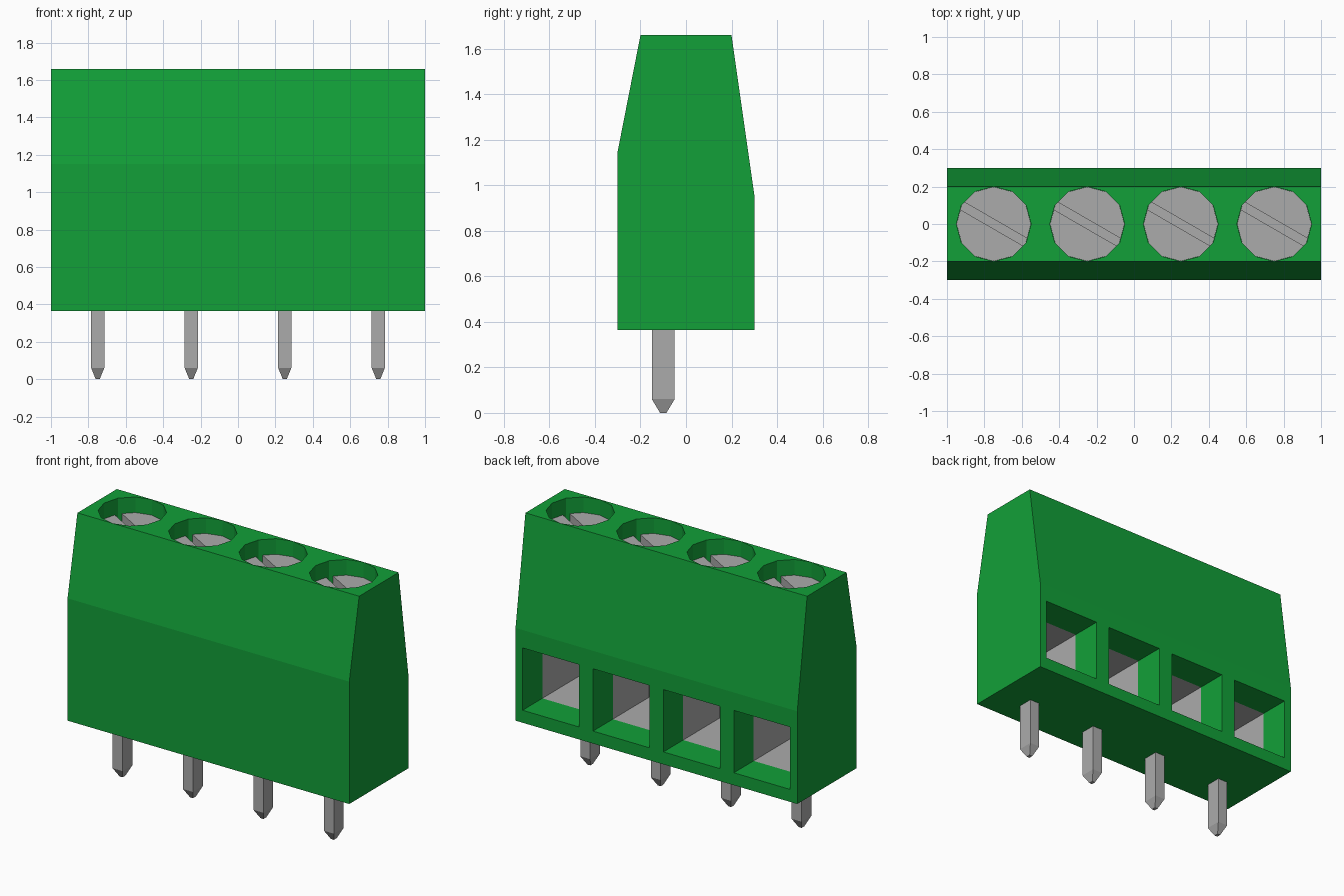
import bpy, bmesh, math
from mathutils import Matrix, Vector

cube = bpy.data.objects.get("Cube")
if cube:
    bpy.data.objects.remove(cube, do_unlink=True)

POLES = (-0.75, -0.25, 0.25, 0.75)
BOTTOM, TOP = 0.365, 1.66
SCREW_TOP, SCREW_BOTTOM = TOP - 0.1, TOP - 0.2


def material(name, rgb, roughness, metallic=0.0):
    m = bpy.data.materials.new(name)
    m.use_nodes = True
    m.diffuse_color = (*rgb, 1)
    node = m.node_tree.nodes["Principled BSDF"]
    node.inputs["Base Color"].default_value = (*rgb, 1)
    node.inputs["Roughness"].default_value = roughness
    node.inputs["Metallic"].default_value = metallic
    return m


GREEN = material("green plastic", (0.006, 0.35, 0.04), 0.5)
STEEL = material("grey metal", (0.41, 0.41, 0.41), 0.5)


def make_object(name, bm, mats):
    bmesh.ops.recalc_face_normals(bm, faces=bm.faces[:])
    mesh = bpy.data.meshes.new(name)
    bm.to_mesh(mesh)
    bm.free()
    for m in mats:
        mesh.materials.append(m)
    obj = bpy.data.objects.new(name, mesh)
    bpy.context.collection.objects.link(obj)
    return obj


def add_box(bm, lo, hi, turn=0.0):
    """Box between two corners, optionally turned about its own upright axis."""
    lo, hi = Vector(lo), Vector(hi)
    matrix = (Matrix.Translation((lo + hi) / 2) @ Matrix.Rotation(turn, 4, 'Z')
              @ Matrix.Diagonal((*(hi - lo), 1)))
    return bmesh.ops.create_cube(bm, size=1, matrix=matrix)["verts"]


def add_cylinder(bm, x, radius, z0, z1):
    bmesh.ops.create_cone(bm, cap_ends=True, segments=12, radius1=radius,
                          radius2=radius, depth=z1 - z0,
                          matrix=Matrix.Translation((x, 0, (z0 + z1) / 2)))


def cut(target, cutter):
    """Subtract the cutter and discard it."""
    cutter.hide_render = True
    mod = target.modifiers.new("cut", 'BOOLEAN')
    mod.operation = 'DIFFERENCE'
    mod.solver = 'EXACT'
    mod.object = cutter
    bpy.ops.object.select_all(action='DESELECT')
    bpy.context.view_layer.objects.active = target
    target.select_set(True)
    bpy.ops.object.modifier_apply(modifier=mod.name)
    bpy.data.objects.remove(cutter, do_unlink=True)


# Housing: side profile (y, z) extruded across the width
profile = [(-0.3, BOTTOM), (0.3, BOTTOM), (0.3, 0.96),
           (0.2, TOP), (-0.2, TOP), (-0.3, 1.15)]
bm = bmesh.new()
side = bm.faces.new([bm.verts.new((-1, y, z)) for y, z in profile])
ext = bmesh.ops.extrude_face_region(bm, geom=[side])["geom"]
bmesh.ops.translate(bm, vec=(2, 0, 0),
                    verts=[v for v in ext if isinstance(v, bmesh.types.BMVert)])
housing = make_object("housing", bm, [GREEN, STEEL])

# Screw wells in the top
bm = bmesh.new()
for x in POLES:
    add_cylinder(bm, x, 0.2, SCREW_BOTTOM, TOP + 0.1)
cut(housing, make_object("well_cutter", bm, [GREEN, STEEL]))

# Wire openings in the back: plastic mouth, metal clamp further in
bm = bmesh.new()
for x in POLES:
    add_box(bm, (x - 0.2, -0.27, 0.445), (x + 0.2, 0.4, 0.845))
bmesh.ops.bisect_plane(bm, geom=bm.verts[:] + bm.edges[:] + bm.faces[:],
                       plane_co=(0, 0.1, 0), plane_no=(0, 1, 0))
for f in bm.faces:
    f.material_index = 1 if f.calc_center_median().y < 0.099 else 0
cut(housing, make_object("opening_cutter", bm, [GREEN, STEEL]))

for i, x in enumerate(POLES, 1):
    # Slotted clamp screw
    bm = bmesh.new()
    add_cylinder(bm, x, 0.199, SCREW_BOTTOM, SCREW_TOP)
    screw = make_object(f"screw_{i}", bm, [STEEL])
    bm = bmesh.new()
    add_box(bm, (x - 0.3, -0.0225, SCREW_TOP - 0.05),
            (x + 0.3, 0.0225, SCREW_TOP + 0.1), math.radians(-30))
    cut(screw, make_object("slot_cutter", bm, [STEEL]))

    # Solder pin with a tapered tip
    bm = bmesh.new()
    add_box(bm, (x - 0.035, -0.15, 0.06), (x + 0.035, -0.05, 0.4))
    bm.faces.ensure_lookup_table()
    foot = min(bm.faces, key=lambda f: f.calc_center_median().z)
    tip = bmesh.ops.extrude_discrete_faces(bm, faces=[foot])["faces"][0]
    for v in tip.verts:
        v.co = (x + (v.co.x - x) * 0.3, -0.1 + (v.co.y + 0.1) * 0.28, 0)
    make_object(f"pin_{i}", bm, [STEEL])
